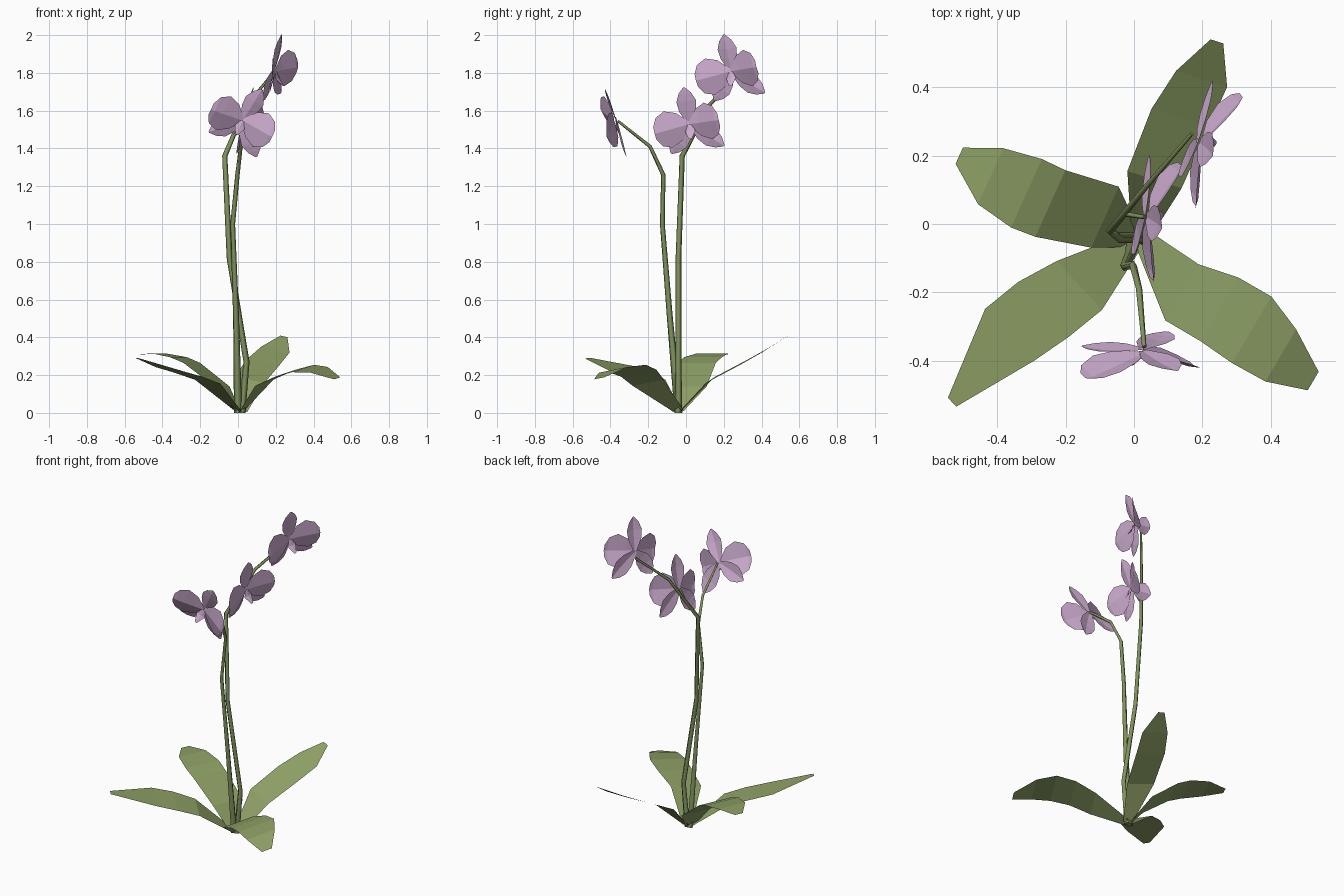
import bpy
from math import radians, sin, cos
from mathutils import Vector, Matrix


def material(name, rgb):
    m = bpy.data.materials.new(name)
    m.diffuse_color = (*rgb, 1)
    return m


GREEN = material("leaf_green", (0.27, 0.35, 0.13))
STEM = material("stem_green", (0.22, 0.29, 0.11))
PINK = material("petal_pink", (0.62, 0.42, 0.64))


def add_mesh(name, verts, faces, mat):
    me = bpy.data.meshes.new(name)
    me.from_pydata(verts, [], faces)
    me.materials.append(mat)
    ob = bpy.data.objects.new(name, me)
    bpy.context.collection.objects.link(ob)


def ribbon_faces(rows, cols, start=0):
    return [(start + i * cols + j, start + i * cols + j + 1,
             start + (i + 1) * cols + j + 1, start + (i + 1) * cols + j)
            for i in range(rows - 1) for j in range(cols - 1)]


# Leaves: cross direction, then stations (x, y, z, half width)
def leaf(name, cross, stations):
    c = Vector(cross).normalized()
    verts = []
    for x, y, z, w in stations:
        p = Vector((x, y, z))
        verts += [p - c * w, p + c * w]
    add_mesh(name, verts, ribbon_faces(len(stations), 2), GREEN)


leaf("leaf_back_right", (0.95, -0.3, -0.2),
     [(0.02, -0.03, 0.01, 0.03), (0.06, 0.13, 0.175, 0.085), (0.135, 0.31, 0.27, 0.09),
      (0.198, 0.425, 0.335, 0.08), (0.243, 0.535, 0.405, 0.02)])
leaf("leaf_back_left", (-0.41, -0.91, 0),
     [(0, -0.04, 0.01, 0.03), (-0.085, 0.02, 0.14, 0.098), (-0.245, 0.06, 0.265, 0.107),
      (-0.315, 0.09, 0.295, 0.11), (-0.42, 0.14, 0.315, 0.09), (-0.512, 0.2, 0.31, 0.026)])
leaf("leaf_front_left", (-0.68, 0.73, 0.1),
     [(0, -0.05, 0.01, 0.03), (-0.16, -0.18, 0.165, 0.098), (-0.265, -0.25, 0.203, 0.11),
      (-0.365, -0.325, 0.232, 0.105), (-0.533, -0.522, 0.29, 0.018)])
leaf("leaf_front_right", (0.5, 0.85, 0.17),
     [(0.02, -0.04, 0.01, 0.03), (0.14, -0.2, 0.16, 0.097), (0.25, -0.25, 0.21, 0.11),
      (0.345, -0.31, 0.235, 0.115), (0.43, -0.385, 0.228, 0.09), (0.525, -0.46, 0.183, 0.032)])


# Stems: four-sided tapering tubes (x, y, z, radius)
def stem(name, pts):
    cu = bpy.data.curves.new(name, 'CURVE')
    cu.dimensions = '3D'
    cu.bevel_depth = 1
    cu.bevel_resolution = 0
    cu.use_fill_caps = True
    sp = cu.splines.new('POLY')
    sp.points.add(len(pts) - 1)
    for p, (x, y, z, r) in zip(sp.points, pts):
        p.co = (x, y, z, 1)
        p.radius = r
    cu.materials.append(STEM)
    ob = bpy.data.objects.new(name, cu)
    bpy.context.collection.objects.link(ob)


stem("back_stem", [(0.02, -0.04, 0, 0.02), (0.045, -0.04, 0.27, 0.016), (-0.045, -0.04, 0.82, 0.015),
                   (-0.07, -0.02, 1.36, 0.014), (0.04, 0.115, 1.62, 0.01), (0.17, 0.265, 1.78, 0.007)])
stem("front_stem", [(0, -0.04, 0, 0.022), (-0.01, -0.085, 0.5, 0.016), (-0.028, -0.125, 1.0, 0.013),
                    (-0.003, -0.12, 1.26, 0.012), (0.015, -0.19, 1.41, 0.01), (0.03, -0.36, 1.545, 0.007)])
stem("flower_stalk", [(-0.03, 0.03, 1.455, 0.008), (0.03, 0.02, 1.53, 0.006)])

# Flower blades: (fraction along, half width)
SEPAL = [(0, 0.012), (0.35, 0.046), (0.62, 0.053), (0.84, 0.034), (1, 0.005)]
PETAL = [(0, 0.014), (0.3, 0.075), (0.62, 0.1), (0.88, 0.078), (1, 0.035)]
LIP = [(0, 0.008), (0.5, 0.028), (1, 0.008)]
# outline, angle, length, depth at base, rise towards the viewer at the tip
BLADES = [(SEPAL, 90, 0.2, 0, 0.015), (SEPAL, -40, 0.215, -0.004, 0.005), (SEPAL, -130, 0.19, -0.004, 0.005),
          (PETAL, 186, 0.185, 0.008, 0.045), (PETAL, 5, 0.17, 0.008, 0.06), (LIP, -88, 0.07, 0.012, 0.05)]


def flower(name, centre, normal, roll):
    n = Vector(normal).normalized()
    right = Vector((0, 0, 1)).cross(n).normalized()
    frame = Matrix((right, n.cross(right), n)).transposed()
    verts, faces = [], []
    for outline, angle, length, base, rise in BLADES:
        a = radians(angle + roll)
        along, side = Vector((cos(a), sin(a), 0)), Vector((-sin(a), cos(a), 0))
        faces += ribbon_faces(len(outline), 3, len(verts))
        for t, w in outline:
            for s in (-1, 0, 1):
                # the middle column is raised into a soft crease
                depth = base + rise * t * t + (0.2 * w if s == 0 else 0)
                p = along * length * t + side * w * s + Vector((0, 0, depth))
                verts.append(Vector(centre) + frame @ p)
    add_mesh(name, verts, faces, PINK)


flower("front_flower", (0.025, -0.37, 1.55), (0.02, -0.96, -0.27), -30)
flower("middle_flower", (0.035, 0.02, 1.53), (0.97, -0.15, -0.18), 7)
flower("top_flower", (0.19, 0.24, 1.81), (0.93, -0.31, -0.18), 7)
